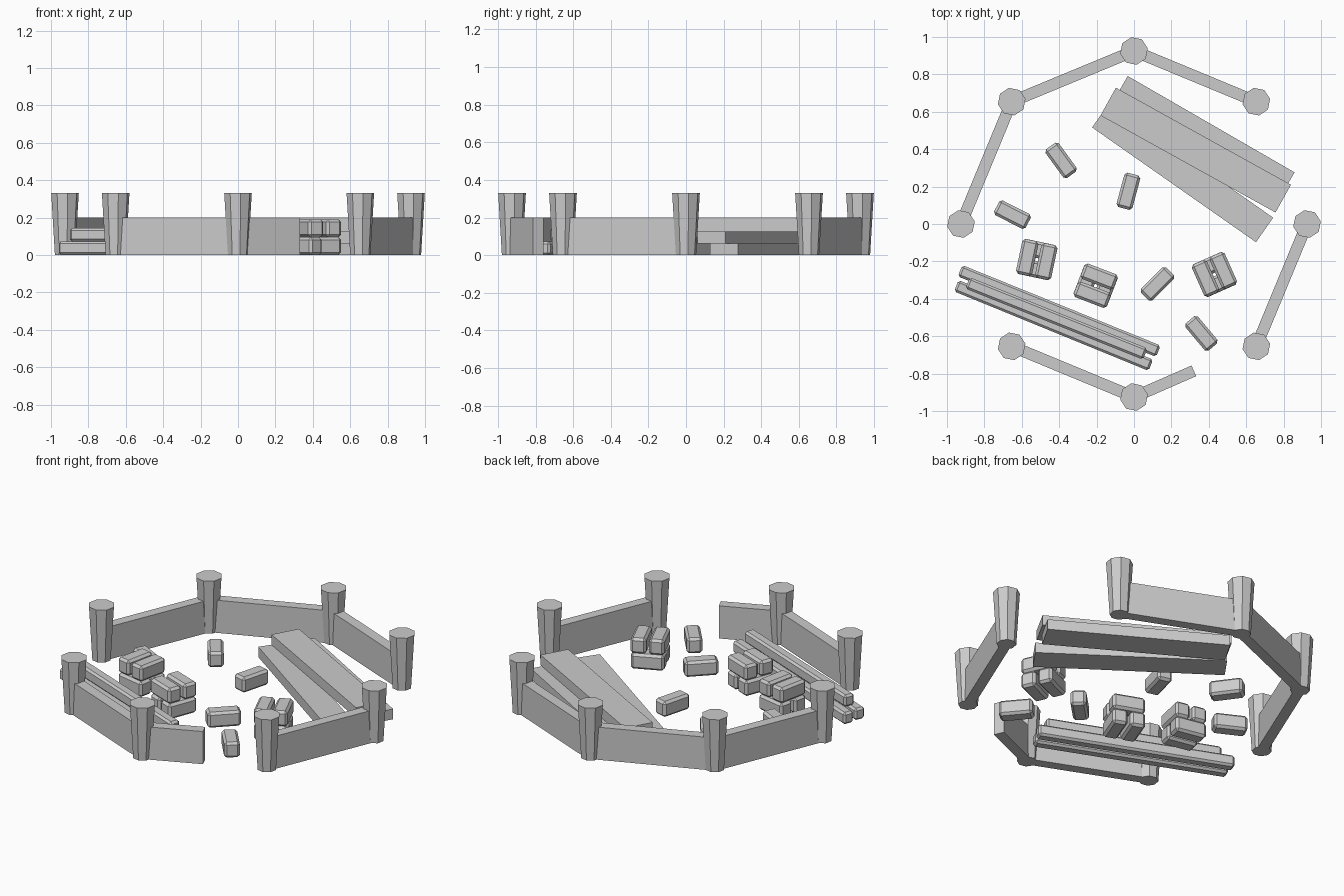
import bpy, bmesh, math
from mathutils import Matrix, Vector

cube = bpy.data.objects.get("Cube")
if cube:
    bpy.data.objects.remove(cube, do_unlink=True)

stone = bpy.data.materials.new("plain_grey")
stone.use_nodes = True
GREY = (0.6, 0.6, 0.6, 1)
stone.diffuse_color = GREY
stone.node_tree.nodes["Principled BSDF"].inputs["Base Color"].default_value = GREY


def finish(name, bm):
    mesh = bpy.data.meshes.new(name)
    bm.to_mesh(mesh)
    bm.free()
    mesh.materials.append(stone)
    obj = bpy.data.objects.new(name, mesh)
    bpy.context.collection.objects.link(obj)
    return obj


def block(name, centre, size, angle, bevel=0):
    """Box standing on centre.z, turned about z, with chamfered edges."""
    bm = bmesh.new()
    bmesh.ops.create_cube(bm, size=1)
    bmesh.ops.scale(bm, vec=size, verts=bm.verts)
    if bevel:
        bmesh.ops.bevel(bm, geom=bm.edges[:], offset=bevel, segments=1, affect='EDGES')
    x, y, z = centre
    place = Matrix.Translation((x, y, z + size[2] / 2)) @ Matrix.Rotation(angle, 4, 'Z')
    bmesh.ops.transform(bm, matrix=place, verts=bm.verts)
    return finish(name, bm)


def bar(name, start, end, width, height, z=0, bevel=0):
    """Straight block running between two ground points."""
    a, b = Vector(start), Vector(end)
    d, mid = b - a, (a + b) / 2
    return block(name, (mid.x, mid.y, z), (d.length, width, height),
                 math.atan2(d.y, d.x), bevel)


# Ring of tapered posts
posts = [(0.925 * math.cos(k * math.pi / 4), 0.925 * math.sin(k * math.pi / 4))
         for k in range(8)]
for x, y in posts:
    bm = bmesh.new()
    bmesh.ops.create_cone(bm, cap_ends=True, segments=8, radius1=0.055,
                          radius2=0.075, depth=0.33)
    place = Matrix.Translation((x, y, 0.165)) @ Matrix.Rotation(math.radians(11), 4, 'Z')
    bmesh.ops.transform(bm, matrix=place, verts=bm.verts)
    finish("post", bm)

# Low walls, with two gaps and one broken stub
for i, j in ((1, 2), (2, 3), (3, 4), (5, 6), (7, 0)):
    bar("wall", posts[i], posts[j], 0.062, 0.2)
bar("broken_wall", posts[6], (0.32, -0.785), 0.062, 0.2)

# Wide planks: two on the ground, one across them
THICK = 0.063
block("plank_front", (0.26, 0.275, 0), (1.07, 0.16, THICK), math.radians(-35))
block("plank_back", (0.37, 0.46, 0), (1.03, 0.17, THICK), math.radians(-30))
block("plank_top", (0.33, 0.395, THICK), (1.07, 0.17, THICK), math.radians(-29))

# Long beams: two on the ground, one on top
bar("beam_back", (-0.93, -0.25), (0.13, -0.68), 0.065, 0.072, 0, 0.012)
bar("beam_front", (-0.95, -0.33), (0.09, -0.755), 0.065, 0.072, 0, 0.012)
bar("beam_top", (-0.89, -0.315), (0.06, -0.695), 0.065, 0.072, 0.072, 0.012)

# Loose bricks
BRICK = (0.19, 0.088, 0.095)
for x, y, deg in ((-0.39, 0.34, -54), (-0.03, 0.175, 75), (-0.65, 0.05, -27),
                  (0.125, -0.32, 45), (0.36, -0.585, -50)):
    block("loose_brick", (x, y, 0), BRICK, math.radians(deg), 0.014)

# Brick stacks: a pair laid across another pair
for x, y, deg in ((-0.52, -0.19, 78), (-0.205, -0.33, -21), (0.43, -0.27, -66)):
    for layer in range(2):
        angle = math.radians(deg + 90 * (1 - layer))
        for side in (-0.052, 0.052):
            centre = (x - math.sin(angle) * side, y + math.cos(angle) * side,
                      layer * BRICK[2])
            block("stacked_brick", centre, BRICK, angle, 0.014)
